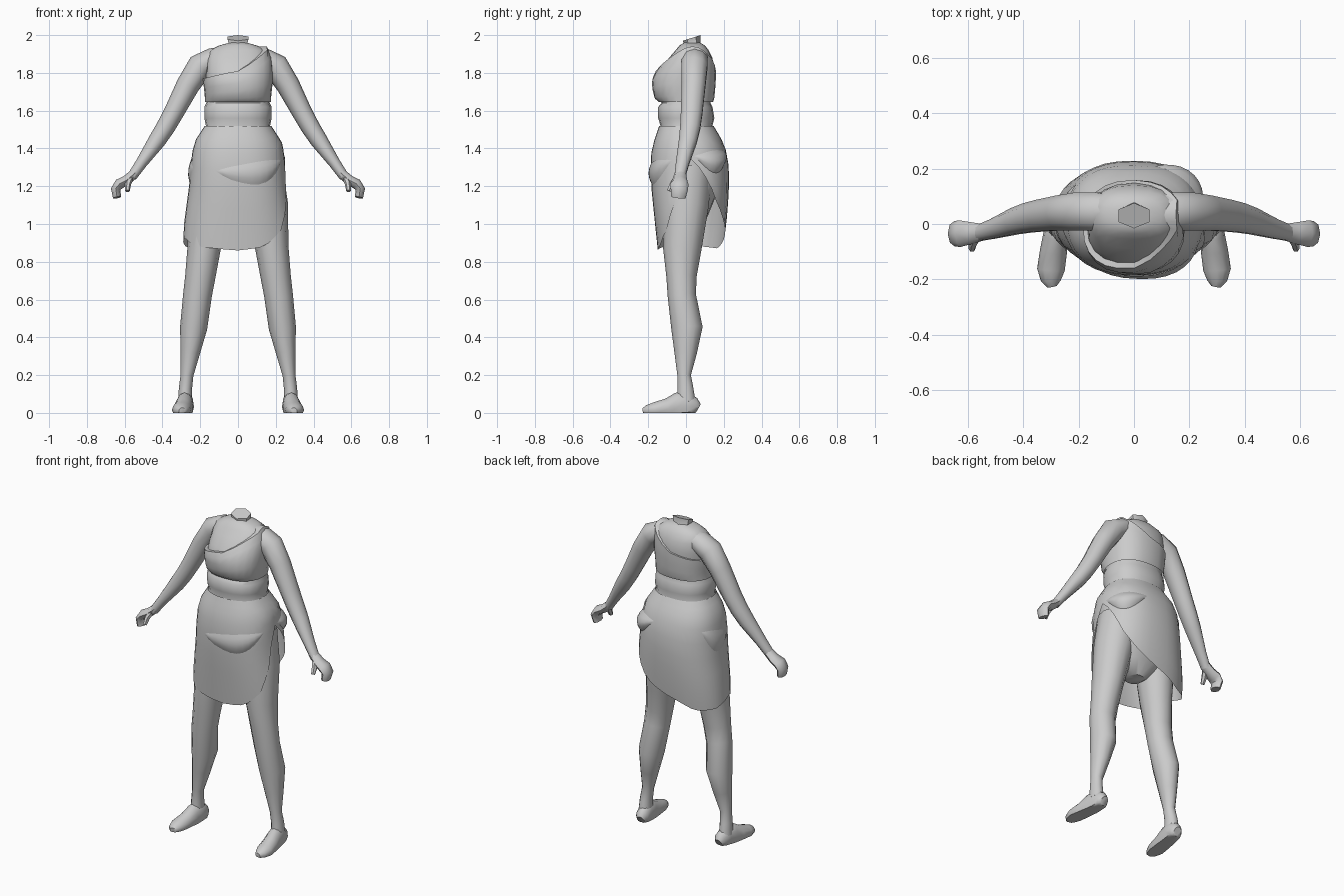
import bpy, bmesh, math
from mathutils import Vector

if "Cube" in bpy.data.objects:
    bpy.data.objects.remove(bpy.data.objects["Cube"])

mat = bpy.data.materials.new("plain grey")
mat.diffuse_color = (0.6, 0.6, 0.6, 1)
mat.use_nodes = True
mat.node_tree.nodes["Principled BSDF"].inputs["Base Color"].default_value = mat.diffuse_color


def make(name, rows, closed=True, caps=True, angle=50):
    """Skin a list of equal-length point rows into a smooth mesh."""
    bm = bmesh.new()
    vs = [[bm.verts.new(p) for p in row] for row in rows]
    n = len(rows[0])
    for a, b in zip(vs, vs[1:]):
        for i in range(n if closed else n - 1):
            j = (i + 1) % n
            bm.faces.new((a[i], a[j], b[j], b[i]))
    if caps:
        bm.faces.new(vs[0])
        bm.faces.new(vs[-1])
    bmesh.ops.remove_doubles(bm, verts=bm.verts, dist=0.0005)
    bmesh.ops.recalc_face_normals(bm, faces=bm.faces)
    me = bpy.data.meshes.new(name)
    bm.to_mesh(me)
    bm.free()
    ob = bpy.data.objects.new(name, me)
    bpy.context.collection.objects.link(ob)
    me.materials.append(mat)
    bpy.ops.object.select_all(action='DESELECT')
    ob.select_set(True)
    bpy.context.view_layer.objects.active = ob
    bpy.ops.object.shade_smooth_by_angle(angle=math.radians(angle))
    return ob


def lerp_table(table, k):
    """Interpolate the rows of a table sorted by its first column."""
    if k <= table[0][0]:
        return table[0][1:]
    for a, b in zip(table, table[1:]):
        if k <= b[0]:
            t = (k - a[0]) / (b[0] - a[0])
            return tuple(p + (q - p) * t for p, q in zip(a[1:], b[1:]))
    return table[-1][1:]


def surface(profile, phi, z, out=0.0):
    """Point on a body-like profile; phi is 0 at the front, 90 at +x."""
    w, yf, yb = lerp_table(profile, z)
    s, c = math.sin(math.radians(phi)), math.cos(math.radians(phi))
    sx = math.copysign(abs(s) ** 0.85, s)
    cy = math.copysign(abs(c) ** 0.85, c)
    mid, half = (yf + yb) / 2, (yb - yf) / 2
    return Vector((sx * (w + out), mid - cy * (half + out), z))


def tube(name, stations, side=1, ref=(0, 1, 0), n=10, floor=False):
    """Oval tube through stations (x, y, z, radius, radius along ref)."""
    pts = [Vector(s[:3]) for s in stations]
    rows = []
    for i, p in enumerate(pts):
        t = (pts[min(i + 1, len(pts) - 1)] - pts[max(i - 1, 0)]).normalized()
        u = t.cross(Vector(ref)).normalized()
        v = u.cross(t)
        row = []
        for k in range(n):
            a = 2 * math.pi * k / n
            q = p + u * math.cos(a) * stations[i][3] + v * math.sin(a) * stations[i][4]
            row.append((q.x * side, q.y, max(q.z, 0) if floor else q.z))
        rows.append(row)
    return make(name, rows)


# Profiles: height, half width, front y, back y
BODY = [(.95, .05, -.05, .06), (1.03, .15, -.09, .11), (1.2, .22, -.15, .18),
        (1.35, .225, -.165, .19), (1.45, .21, -.155, .17), (1.52, .17, -.135, .14),
        (1.56, .178, -.147, .15), (1.62, .178, -.147, .14), (1.64, .168, -.13, .13),
        (1.7, .165, -.155, .135), (1.76, .17, -.16, .145), (1.82, .168, -.135, .148),
        (1.88, .165, -.09, .14), (1.92, .15, -.055, .12), (1.945, .1, -.035, .1),
        (1.96, .045, -.01, .075)]
TOP = [(1.645, .172, -.14, .14), (1.67, .172, -.168, .148), (1.76, .182, -.18, .155),
       (1.82, .18, -.152, .156), (1.88, .178, -.1, .148), (1.92, .176, -.065, .13),
       (1.95, .135, -.035, .11)]
SKIRT = [(.86, .288, -.145, .19), (1.0, .282, -.16, .21), (1.2, .255, -.18, .225),
         (1.35, .243, -.185, .22), (1.43, .23, -.168, .195), (1.52, .172, -.138, .142)]

# Torso and tilted neck stump
make("torso", [[surface(BODY, 360 * i / 20, r[0]) for i in range(20)] for r in BODY])
neck = tube("neck", [(0, .035, 1.92, .06, .075), (0, .033, 1.955, .045, .056),
                     (0, .03, 1.985, .046, .064)], ref=(1, 0, 0), n=6)
for v in neck.data.vertices:
    if v.co.z > 1.97:
        v.co.z = 1.985 + (v.co.y - .03) * .33


# One-shoulder top, its neckline climbing to the +x shoulder
def neckline(phi):
    s = math.sin(math.radians(phi))
    return 1.81 + (.13 if s > 0 else .04) * s


make("one_shoulder_top",
     [[surface(TOP, 15 * i, 1.645 + (neckline(15 * i) - 1.645) * t, .003) for i in range(24)]
      for t in (0, .12, .35, .6, .8, 1)] +
     [[surface(BODY, 15 * i, neckline(15 * i), -.01) for i in range(24)]], caps=False)

# Wrapped skirt, open and rising on the +x side
HEM = [(0, .86), (25, .88), (50, .97), (70, 1.12), (88, 1.36), (105, 1.28), (130, 1.12),
       (155, 1.01), (180, .94), (215, .87), (250, .88), (285, .93), (310, .885), (360, .86)]
rows = []
for t in (0, .06, .12, .22, .36, .52, .68, .84, 1):
    row = []
    for i in range(36):
        hem = lerp_table(HEM, 10 * i)[0]
        row.append(surface(SKIRT, 10 * i, 1.52 + (hem - 1.52) * t, .004))
    rows.append(row)
make("wrap_skirt", rows, caps=False)


# Sagging cloth folds around the hips
def fold(name, phi0, phi1, z0, z1, sag, bulge):
    rows = []
    for v in (0, .2, .45, .7, .9, 1):
        row = []
        for i in range(11):
            t = i / 10
            arch = math.sin(math.pi * t)
            z = z0 + (z1 - z0) * t + arch * (.02 - sag * v)
            out = .004 + bulge * arch * math.sin(math.pi * v)
            row.append(surface(SKIRT, phi0 + (phi1 - phi0) * t, z, out))
        rows.append(row)
    make(name, rows, closed=False, caps=False)


fold("front_fold", -24, 68, 1.28, 1.34, .12, .016)
fold("right_back_fold", 95, 165, 1.36, 1.38, .12, .025)
fold("left_hip_fold", 235, 290, 1.36, 1.3, .13, .012)

# Limbs, built once per side
for side, label in ((1, "left"), (-1, "right")):
    tube(label + "_arm", [
        (.05, .045, 1.895, .045, .055), (.13, .045, 1.872, .062, .072),
        (.2, .045, 1.835, .07, .072), (.265, .04, 1.735, .062, .066),
        (.34, .03, 1.59, .053, .06), (.385, .022, 1.51, .05, .056),
        (.43, .01, 1.44, .046, .05), (.51, -.018, 1.325, .031, .037),
        (.562, -.033, 1.25, .026, .03)], side)
    tube(label + "_hand", [
        (.545, -.03, 1.27, .026, .03), (.59, -.033, 1.232, .026, .04),
        (.628, -.035, 1.212, .028, .048), (.648, -.035, 1.185, .025, .046),
        (.64, -.04, 1.14, .022, .038)], side, n=8)
    tube(label + "_thumb", [
        (.57, -.045, 1.245, .018, .02), (.582, -.07, 1.212, .016, .018),
        (.585, -.09, 1.175, .012, .013)], side, n=6)
    tube(label + "_leg", [
        (.125, .01, 1.3, .11, .13), (.15, .0, 1.1, .115, .12),
        (.18, -.02, .87, .088, .102), (.2, -.024, .72, .08, .08),
        (.215, -.022, .62, .076, .075), (.235, .005, .45, .072, .083),
        (.253, -.002, .32, .052, .06), (.27, -.01, .2, .034, .036),
        (.278, -.003, .13, .035, .042), (.28, 0, .06, .038, .05)], side, n=12)
    tube(label + "_foot", [
        (.272, .062, .02, .025, .03), (.273, .045, .03, .04, .05),
        (.277, 0, .04, .043, .075), (.283, -.045, .035, .046, .072),
        (.291, -.1, .022, .049, .054), (.3, -.165, .015, .05, .042),
        (.3, -.205, .012, .036, .03), (.296, -.226, .01, .018, .018)],
        side, ref=(0, 0, 1), n=12, floor=True)
